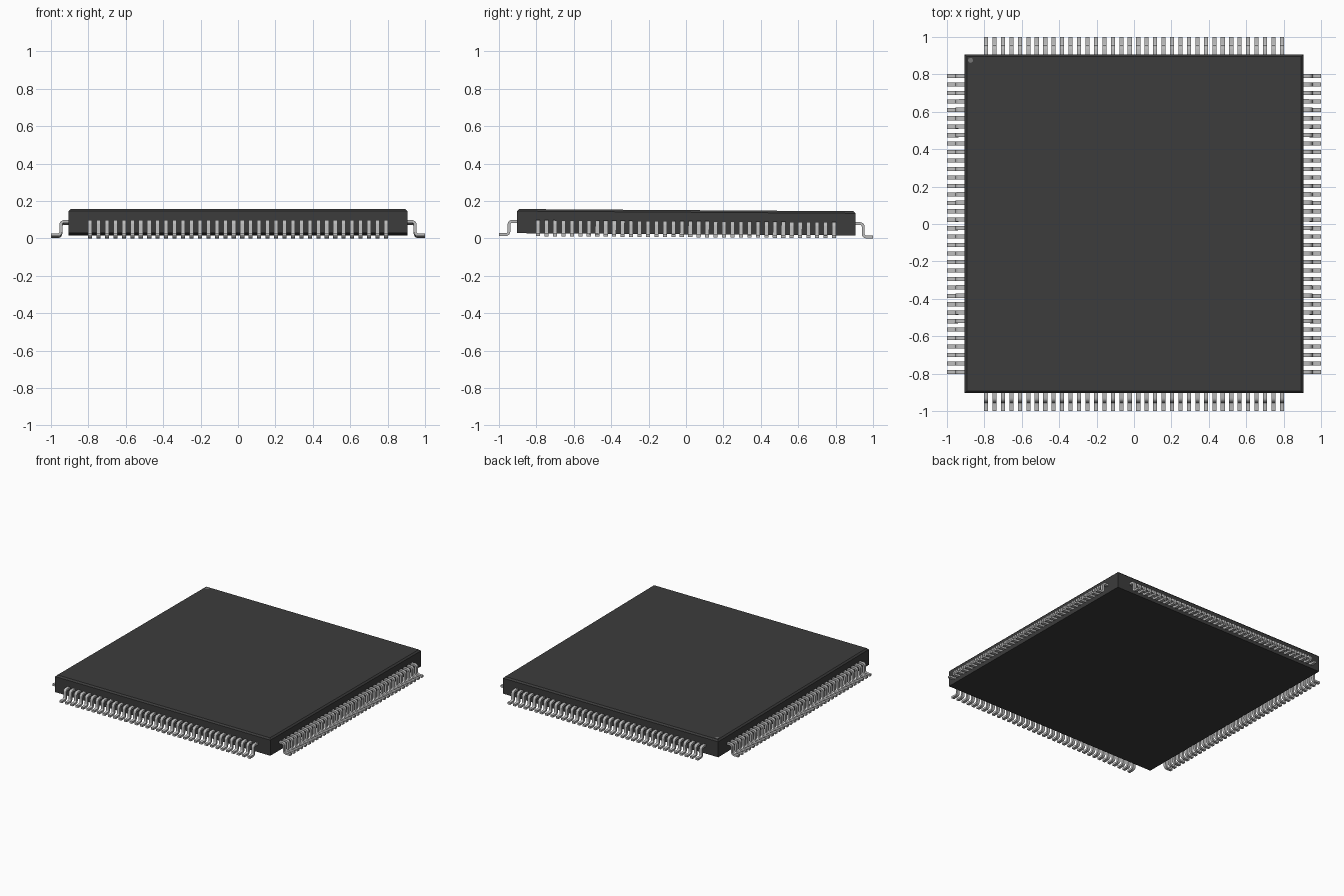
import bpy, bmesh, math
from mathutils import Matrix, Vector

if "Cube" in bpy.data.objects:
    bpy.data.objects.remove(bpy.data.objects["Cube"])

TILT = Matrix.Rotation(-0.0065, 4, 'X')   # the package leans slightly to the back
PINS, SPAN, WIDTH, THICK = 36, 0.791, 0.022, 0.015


def material(name, value):
    m = bpy.data.materials.new(name)
    m.diffuse_color = (value, value, value, 1)
    m.use_nodes = True
    m.node_tree.nodes["Principled BSDF"].inputs["Base Color"].default_value = m.diffuse_color
    return m


def finish(name, bm, matrix, mat=None):
    bmesh.ops.recalc_face_normals(bm, faces=bm.faces)
    bm.transform(matrix)
    mesh = bpy.data.meshes.new(name)
    bm.to_mesh(mesh)
    bm.free()
    obj = bpy.data.objects.new(name, mesh)
    bpy.context.collection.objects.link(obj)
    if mat:
        mesh.materials.append(mat)
    bpy.ops.object.select_all(action='DESELECT')
    bpy.context.view_layer.objects.active = obj
    obj.select_set(True)
    bpy.ops.object.shade_smooth_by_angle(angle=math.radians(35))
    return obj


# Package body with a chamfered top rim
bm = bmesh.new()
bmesh.ops.create_cube(bm, size=1, matrix=Matrix.Translation((0, 0, 0.0865))
                      @ Matrix.Diagonal((1.81, 1.81, 0.129, 1)))
rim = [e for e in bm.edges if all(v.co.z > 0.1 for v in e.verts)]
bmesh.ops.bevel(bm, geom=rim, offset=0.011, segments=1, affect='EDGES')
finish("package_body", bm, TILT, material("dark_plastic", 0.045))

# Pin-one marker dot
bm = bmesh.new()
bmesh.ops.create_cone(bm, cap_ends=True, segments=24, radius1=0.013, radius2=0.013,
                      depth=0.004, matrix=Matrix.Translation((-0.874, 0.874, 0.1498)))
finish("pin_one_marker", bm, TILT, material("marker_grey", 0.18))


# Gull-wing lead outline: offset lines on both sides of a rounded Z path
def arc(cx, cz, r, a0, a1, n=4):
    return [(cx + r * math.cos(math.radians(a0 + (a1 - a0) * i / n)),
             cz + r * math.sin(math.radians(a0 + (a1 - a0) * i / n))) for i in range(n + 1)]


h, r, leg, top, foot = THICK / 2, 0.016, 0.947, 0.085, 0.014
upper = ([(0.895, top + h)] + arc(leg - r, top - r, r + h, 90, 0)
         + arc(leg + r, foot + r, r - h, 180, 270) + [(1.0, foot + h)])
lower = ([(0.895, top - h)] + arc(leg - r, top - r, r - h, 90, 0)
         + arc(leg + r, foot + r, r + h, 180, 270) + [(1.0, foot - h)])


def add_lead(bm, y):
    rings = []
    for (ux, uz), (lx, lz) in zip(upper, lower):
        rings.append([bm.verts.new(p) for p in (
            (ux, y - WIDTH / 2, uz), (ux, y + WIDTH / 2, uz),
            (lx, y + WIDTH / 2, lz), (lx, y - WIDTH / 2, lz))])
    for a, b in zip(rings, rings[1:]):
        for i in range(4):
            j = (i + 1) % 4
            bm.faces.new((a[i], a[j], b[j], b[i]))
    bm.faces.new(rings[0])
    bm.faces.new(rings[-1])


# One row of leads per side
metal = material("lead_metal", 0.5)
for k, side in enumerate(("right", "back", "left", "front")):
    bm = bmesh.new()
    for i in range(PINS):
        add_lead(bm, -SPAN + 2 * SPAN * i / (PINS - 1))
    finish(side + "_leads", bm, TILT @ Matrix.Rotation(k * math.pi / 2, 4, 'Z'), metal)
